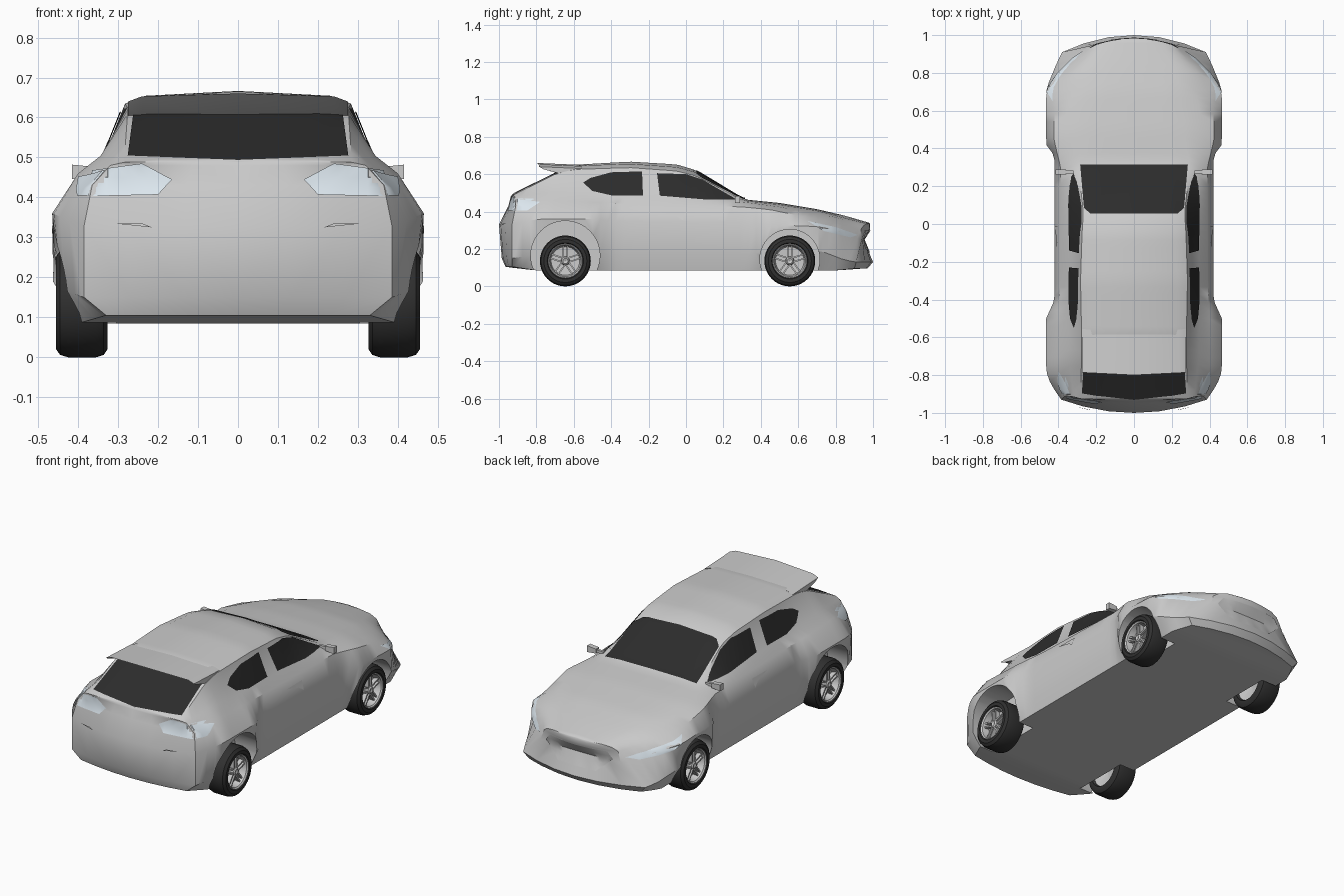
import bpy, bmesh, math
from mathutils import Vector, Matrix
from mathutils.bvhtree import BVHTree

if "Cube" in bpy.data.objects:
    bpy.data.objects.remove(bpy.data.objects["Cube"])


def material(name, rgb):
    m = bpy.data.materials.new(name)
    m.diffuse_color = (*rgb, 1)
    m.use_nodes = True
    m.node_tree.nodes["Principled BSDF"].inputs["Base Color"].default_value = m.diffuse_color
    return m


GLASS = material("dark_glass", (0.025, 0.025, 0.025))
RUBBER = material("rubber", (0.03, 0.03, 0.03))
LAMP = material("lamp_glass", (0.72, 0.8, 0.86))


def finish(bm, name, mat=None, angle=35, fix=True):
    bmesh.ops.remove_doubles(bm, verts=bm.verts, dist=0.0005)
    if fix:
        bmesh.ops.recalc_face_normals(bm, faces=bm.faces)
    me = bpy.data.meshes.new(name)
    bm.to_mesh(me)
    bm.free()
    ob = bpy.data.objects.new(name, me)
    bpy.context.collection.objects.link(ob)
    if mat:
        me.materials.append(mat)
    bpy.ops.object.select_all(action='DESELECT')
    ob.select_set(True)
    bpy.context.view_layer.objects.active = ob
    bpy.ops.object.shade_smooth_by_angle(angle=math.radians(angle))
    return ob


# body: lengthwise rails (x, y, z), floor to roof, rear to nose
lower = [
    [(0, -.93, .10), (0, -.8, .085), (0, .8, .085), (0, .94, .095)],
    [(.33, -.93, .105), (.40, -.8, .085), (.40, .8, .085), (.35, .90, .095)],
    [(.385, -.93, .15), (.44, -.8, .17), (.455, -.5, .17), (.415, -.4, .17), (.415, .35, .17),
     (.46, .43, .19), (.463, .72, .19), (.41, .85, .14), (.38, .91, .13)],
    [(.385, -.93, .33), (.44, -.85, .35), (.465, -.78, .36), (.465, -.5, .36), (.42, -.4, .35),
     (.42, .36, .34), (.465, .42, .33), (.465, .7, .32), (.40, .8, .30), (.25, .94, .25)],
    [(.365, -.91, .43), (.40, -.75, .46), (.40, -.5, .45), (.39, -.3, .44), (.388, .3, .425),
     (.425, .45, .41), (.42, .62, .375), (.36, .78, .345), (.23, .935, .305)],
]
upper = [
    [(.32, -.915, .48), (.345, -.7, .505), (.345, -.5, .485), (.345, .1, .463), (.345, .3, .452),
     (.36, .5, .425), (.34, .65, .395), (.28, .8, .37), (.20, .95, .325)],
    [(.285, -.925, .488), (.277, -.7, .60), (.277, -.6, .625), (.283, -.3, .635), (.275, -.05, .617),
     (.268, .06, .588), (.295, .31, .458), (.27, .5, .437), (.25, .7, .405), (.15, .965, .335)],
    [(.2, -.928, .49), (.2, -.7, .605), (.22, -.6, .645), (.23, -.3, .655), (.22, -.05, .638),
     (.2, .06, .608), (.2, .31, .464), (.18, .5, .443), (.15, .7, .411), (.08, .975, .338)],
    [(0, -.93, .492), (0, -.7, .605), (0, -.6, .65), (0, -.3, .667), (0, -.05, .652), (0, .05, .622),
     (0, .31, .465), (0, .5, .446), (0, .7, .413), (0, .85, .378), (0, .98, .34)],
]
rails = lower + upper
rear_mid = [-.93, -.965, -.985, -1.0, -.95, -.937, -.932, -.93, -.93]
nose_mid = [.94, .97, 1.0, .95, .985, .985, .983, .981, .98]


def sample(rail, y):
    y = min(max(y, rail[0][1]), rail[-1][1])
    for a, b in zip(rail, rail[1:]):
        if y <= b[1]:
            return Vector(a).lerp(Vector(b), (y - a[1]) / (b[1] - a[1]))
    return Vector(rail[-1])


def cap(ends, mids):
    return [[Vector((p.x * f, c + (p.y - c) * f * f, p.z)) for p, c in zip(ends, mids)] for f in (0, .35, .7)]


rows = [[sample(r, -1 + i / 24) for r in rails] for i in range(49)]
rows = cap(rows[0], rear_mid) + rows + cap(rows[-1], nose_mid)[::-1]
bm = bmesh.new()
for s in (1, -1):
    grid = [[bm.verts.new((p.x * s, p.y, p.z)) for p in row] for row in rows]
    for a, b in zip(grid, grid[1:]):
        for j in range(len(rails) - 1):
            bm.faces.new((a[j], b[j], b[j + 1], a[j + 1]))
body = finish(bm, "body")

# wheel wells
for y, z, r in ((-.645, .165, .185), (.555, .145, .16)):
    for s in (1, -1):
        bm = bmesh.new()
        m = Matrix.Translation((s * .45, y, z)) @ Matrix.Rotation(math.pi / 2, 4, 'Y')
        bmesh.ops.create_cone(bm, cap_ends=True, segments=40, radius1=r, radius2=r, depth=.29, matrix=m)
        cutter = finish(bm, "well_cutter")
        mod = body.modifiers.new("well", 'BOOLEAN')
        mod.object, mod.operation, mod.solver = cutter, 'DIFFERENCE', 'EXACT'
        bpy.context.view_layer.objects.active = body
        bpy.ops.object.modifier_apply(modifier=mod.name)
        bpy.data.objects.remove(cutter)
bpy.ops.object.select_all(action='DESELECT')
body.select_set(True)
bpy.ops.object.shade_smooth_by_angle(angle=math.radians(35))
bm = bmesh.new()
bm.from_mesh(body.data)
TREE = BVHTree.FromBMesh(bm)
bm.free()


def panel(name, outline, place, direction, mat=None, lift=.005):
    """Project a flat outline on to the body surface."""
    d = Vector(direction)
    bm = bmesh.new()
    bm.faces.new([bm.verts.new((a, b, 0)) for a, b in outline])
    for axis in (0, 1):
        vals = [p[axis] for p in outline]
        for k in range(math.ceil(min(vals) / .025), math.floor(max(vals) / .025) + 1):
            co, no = [0, 0, 0], [0, 0, 0]
            co[axis], no[axis] = k * .025, 1
            bmesh.ops.bisect_plane(bm, geom=bm.verts[:] + bm.edges[:] + bm.faces[:], plane_co=co, plane_no=no)
    for v in bm.verts:
        start = Vector(place(v.co.x, v.co.y))
        hit = TREE.ray_cast(start, d)[0]
        if hit is None:
            hit = TREE.find_nearest(start + d * 1.2)[0]
        v.co = hit - d * lift
    bm.normal_update()
    if sum((f.normal.dot(d) * f.calc_area() for f in bm.faces)) > 0:
        bmesh.ops.reverse_faces(bm, faces=bm.faces)
    return finish(bm, name, mat, fix=False)


def sym(half):
    return half + [(-x, z) for x, z in reversed(half) if x]


# windscreen, rear window and grille
panel("windscreen", sym([(.23, .055), (.265, .085), (.285, .315)]), lambda a, b: (a, b, 2), (0, 0, -1), GLASS)
panel("rear_window", sym([(0, .494), (.276, .505), (.262, .61)]), lambda a, b: (a, -2, b), (0, 1, 0), GLASS)
panel("grille", sym([(.18, .30), (.21, .26), (.12, .18)]), lambda a, b: (a, 2, b), (0, -1, 0))

# side windows, lamps, handles
side_parts = [
    ("front_door_window", GLASS, [(-.155, .605), (0, .6), (.09, .57), (.27, .465), (.1, .465), (-.14, .485)]),
    ("rear_door_window", GLASS, [(-.235, .615), (-.4, .61), (-.51, .58), (-.55, .555), (-.5, .51), (-.4, .487),
                                 (-.23, .487)]),
    ("headlight", LAMP, [(.65, .35), (.80, .317), (.92, .275), (.88, .262), (.74, .295)]),
    ("tail_light_side", LAMP, [(-.92, .47), (-.78, .452), (-.85, .405), (-.92, .405)]),
    ("door_handle", None, [(-.145, .4), (-.01, .4), (-.015, .352), (-.05, .375)]),
]
for s in (1, -1):
    for name, mat, pts in side_parts:
        panel(name, pts, lambda a, b: (s * 2, a, b), (-s, 0, 0), mat)
    panel("tail_light", [(s * x, z) for x, z in ((.365, .468), (.24, .485), (.165, .445), (.2, .407), (.375, .403))],
          lambda a, b: (a, -2, b), (0, 1, 0), LAMP)
    panel("rear_reflector", [(s * x, z) for x, z in ((.31, .335), (.24, .335), (.215, .325))],
          lambda a, b: (a, -2, b), (0, 1, 0), lift=.012)

# roof spoiler
bm = bmesh.new()
outline = [(-.57, .642), (-.8, .652), (-.775, .638), (-.69, .603), (-.6, .6)]
rings = []
for x, dz in ((-.275, -.012), (-.24, .001), (0, .008), (.24, .001), (.275, -.012)):
    rings.append([bm.verts.new((x, y + abs(x) * .05, z + (dz if z > .63 else 0))) for y, z in outline])
for a, b in zip(rings, rings[1:]):
    for i in range(5):
        bm.faces.new((a[i], a[(i + 1) % 5], b[(i + 1) % 5], b[i]))
bm.faces.new(rings[0])
bm.faces.new(rings[-1])
finish(bm, "roof_spoiler", angle=30)


def box(bm, loc, size, rot=Matrix()):
    m = Matrix.Translation(loc) @ rot @ Matrix.Diagonal((*size, 1))
    return bmesh.ops.create_cube(bm, size=1, matrix=m)["verts"]


# door mirrors
for s in (1, -1):
    bm = bmesh.new()
    for v in box(bm, (s * .388, .275, .464), (.055, .028, .036)):
        if abs(v.co.x) < .388:
            v.co.z = .464 + (v.co.z - .464) * .7
    box(bm, (s * .345, .275, .462), (.05, .015, .015))
    finish(bm, "door_mirror")


def lathe(bm, profile, s, y, segs=40):
    rings = []
    for k in range(segs):
        a = 2 * math.pi * k / segs
        rings.append([bm.verts.new((s * x, y + r * math.cos(a), .136 + r * math.sin(a))) for x, r in profile])
    for k in range(segs):
        a, b = rings[k], rings[(k + 1) % segs]
        for i in range(len(profile) - 1):
            bm.faces.new((a[i], a[i + 1], b[i + 1], b[i]))


# wheels
for y in (-.645, .555):
    for s in (1, -1):
        bm = bmesh.new()
        lathe(bm, [(.34, .088), (.326, .095), (.326, .115), (.336, .13), (.355, .136), (.425, .136), (.445, .13),
                   (.456, .115), (.456, .097), (.445, .09)], s, y)
        finish(bm, "tyre", RUBBER)
        bm = bmesh.new()
        lathe(bm, [(.335, .09), (.447, .094), (.452, .09), (.447, .084), (.41, .076), (.405, .001)], s, y)
        lathe(bm, [(.34, .09), (.36, .001)], s, y)
        lathe(bm, [(.405, .024), (.438, .021), (.444, .014), (.438, .001)], s, y, 20)
        for k in range(5):
            for off in (-.011, .011):
                rot = Matrix.Rotation(2 * math.pi * k / 5 + math.pi / 2, 4, 'X')
                box(bm, Vector((s * .425, y, .136)) + rot @ Vector((0, .05, off)), (.024, .07, .008), rot)
        finish(bm, "wheel_rim", angle=30)
